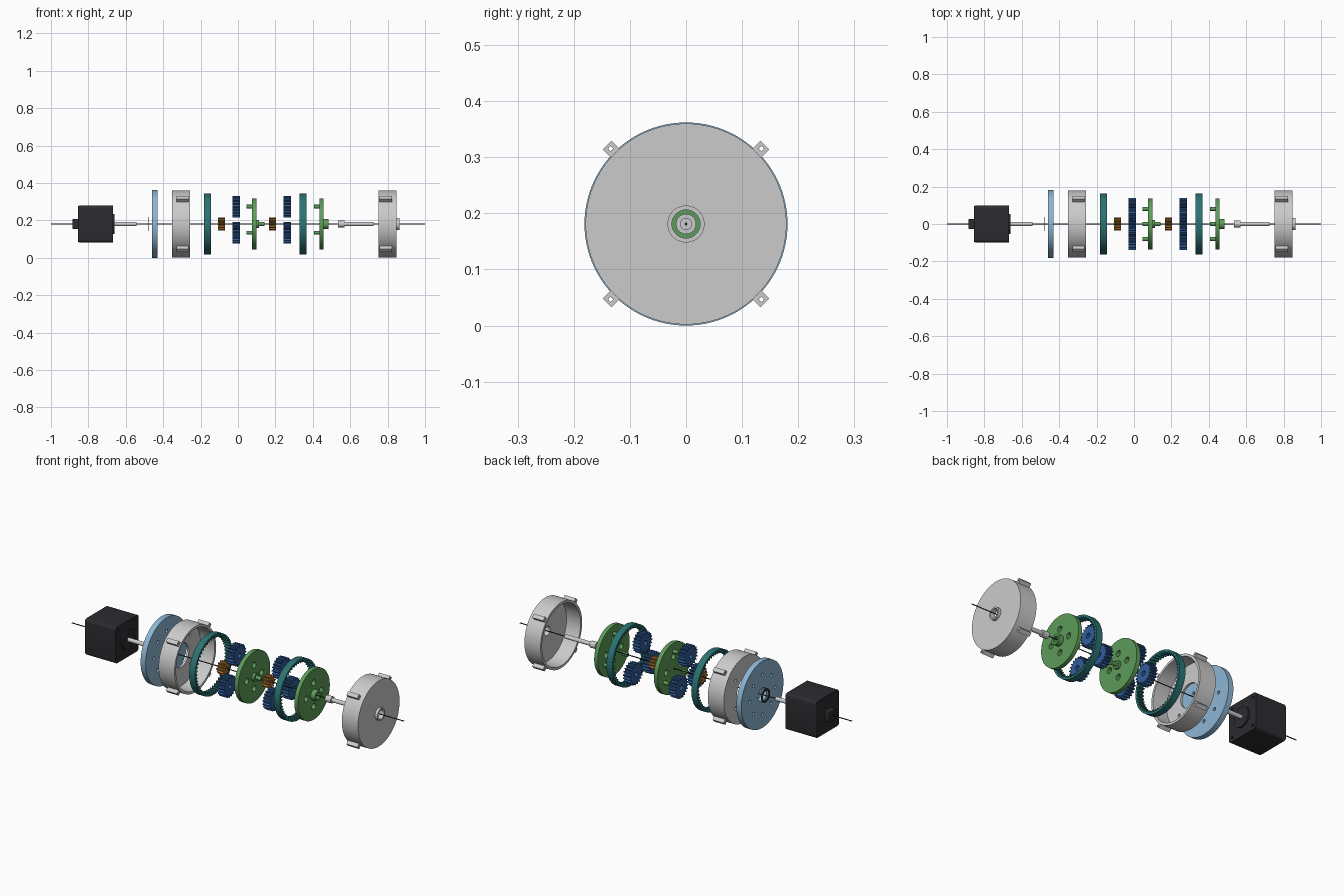
import bpy, bmesh, math
from mathutils import Matrix

if "Cube" in bpy.data.objects:
    bpy.data.objects.remove(bpy.data.objects["Cube"])

AXIS_Z = 0.181
# local x,y,z -> world y,z,x so every profile is extruded along the gearbox axis
TO_AXIS = Matrix(((0, 0, 1, 0), (1, 0, 0, 0), (0, 1, 0, AXIS_Z), (0, 0, 0, 1)))
TAU = 2 * math.pi


def mat(name, rgb):
    m = bpy.data.materials.new(name)
    m.diffuse_color = (*rgb, 1)
    m.use_nodes = True
    m.node_tree.nodes["Principled BSDF"].inputs["Base Color"].default_value = m.diffuse_color
    return m


DARK = mat("dark", (0.025, 0.025, 0.03))
PLATE = mat("light_blue", (0.27, 0.47, 0.66))
TEAL = mat("teal", (0.025, 0.17, 0.17))
BLUE = mat("blue", (0.03, 0.11, 0.32))
GREEN = mat("green", (0.11, 0.33, 0.10))
ORANGE = mat("orange", (0.42, 0.17, 0.03))


def circle(r, u=0, v=0, n=64):
    return [(u + r * math.cos(TAU * i / n), v + r * math.sin(TAU * i / n)) for i in range(n)]


def ring_of(count, radius, r, start=0.0):
    return [circle(r, radius * math.cos(start + TAU * i / count),
                   radius * math.sin(start + TAU * i / count), 20) for i in range(count)]


def gear(teeth, root, tip, u=0, v=0, phase=0.0):
    pts = []
    for i in range(teeth):
        for f, r in ((-.30, root), (-.14, tip), (.14, tip), (.30, root)):
            a = phase + TAU * (i + f) / teeth
            pts.append((u + r * math.cos(a), v + r * math.sin(a)))
    return pts


def bar(r0, r1, half, a):
    c, s = math.cos(a), math.sin(a)
    return [(r * c - t * s, r * s + t * c)
            for r, t in ((r0, -half), (r1, -half), (r1, half), (r0, half))]


def part(name, layers, material=None):
    """Each layer is (x0, x1, [outer loop, hole loops...]) extruded along x."""
    total = bmesh.new()
    for x0, x1, loops in layers:
        cu = bpy.data.curves.new("profile", 'CURVE')
        cu.dimensions, cu.fill_mode, cu.extrude = '2D', 'BOTH', (x1 - x0) / 2
        for loop in loops:
            sp = cu.splines.new('POLY')
            sp.points.add(len(loop) - 1)
            for p, (u, v) in zip(sp.points, loop):
                p.co = (u, v, 0, 1)
            sp.use_cyclic_u = True
        tmp = bpy.data.objects.new("profile", cu)
        bpy.context.collection.objects.link(tmp)
        bpy.context.view_layer.update()
        deps = bpy.context.evaluated_depsgraph_get()
        me = bpy.data.meshes.new_from_object(tmp.evaluated_get(deps))
        bm = bmesh.new()
        bm.from_mesh(me)
        bmesh.ops.remove_doubles(bm, verts=bm.verts, dist=1e-5)
        bmesh.ops.recalc_face_normals(bm, faces=bm.faces)
        bmesh.ops.translate(bm, verts=bm.verts, vec=(0, 0, (x0 + x1) / 2))
        bm.to_mesh(me)
        bm.free()
        total.from_mesh(me)
        bpy.data.objects.remove(tmp)
        bpy.data.curves.remove(cu)
        bpy.data.meshes.remove(me)
    mesh = bpy.data.meshes.new(name)
    total.transform(TO_AXIS)
    total.to_mesh(mesh)
    total.free()
    mesh.shade_smooth()
    mesh.set_sharp_from_angle(angle=math.radians(30))
    ob = bpy.data.objects.new(name, mesh)
    bpy.context.collection.objects.link(ob)
    if material:
        mesh.materials.append(material)
    return ob


def box(half, bevel):
    pts = []
    for k in range(4):
        a0 = k * math.pi / 2
        cx, cy = [(1, 1), (-1, 1), (-1, -1), (1, -1)][k]
        for j in range(5):
            a = a0 + j * math.pi / 8
            pts.append((cx * (half - bevel) + bevel * math.cos(a),
                        cy * (half - bevel) + bevel * math.sin(a)))
    return pts


Q = math.pi / 4

# centre line of the exploded stack
part("centre_line", [(-1, 1, [circle(0.0025, n=12)])], DARK)

# motor
part("motor_body", [
    (-0.885, -0.856, [box(0.028, 0.004)]),
    (-0.856, -0.851, [box(0.095, 0.013)]),
    (-0.851, -0.676, [box(0.0985, 0.014)]),
    (-0.676, -0.668, [box(0.0985, 0.014)] + ring_of(4, 0.108, 0.007, Q)),
    (-0.668, -0.659, [circle(0.053)])], DARK)
part("motor_shaft", [(-0.659, -0.543, [circle(0.011, n=32)])])

# thin retaining washer and mounting plate
part("retaining_washer", [(-0.481, -0.478, [circle(0.037), circle(0.026)])], DARK)
part("mounting_plate", [(-0.46, -0.43,
     [circle(0.181, n=96), circle(0.036)] + ring_of(4, 0.108, 0.009, Q)
     + ring_of(4, 0.108, 0.009, 0))], PLATE)


# cup housings with four screw lugs
def housing(name, floor, wall, lugs, floor_holes, extra=()):
    layers = [(*floor, [circle(0.179, n=96)] + floor_holes),
              (*wall, [circle(0.179, n=96), circle(0.166, n=96)])]
    for k in range(4):
        a = Q + k * TAU / 4
        layers.append((*lugs, [bar(0.168, 0.199, 0.011, a),
                               circle(0.004, 0.19 * math.cos(a), 0.19 * math.sin(a), 16)]))
    part(name, layers + list(extra))


housing("input_housing", (-0.353, -0.341), (-0.341, -0.257), (-0.33, -0.264),
        [circle(0.064)] + ring_of(4, 0.108, 0.008, Q))
housing("output_housing", (0.836, 0.848), (0.751, 0.836), (0.757, 0.823),
        [circle(0.025)], [(0.848, 0.863, [circle(0.033), circle(0.025)])])

# two planetary stages
ORBIT = 0.093
PLANETS = [math.pi / 2 + k * TAU / 3 for k in range(3)]
for n, (sun, planet, ring, disc) in enumerate((
        ((-0.107, -0.069), (-0.03, 0.01), (-0.181, -0.145), (0.075, 0.098)),
        ((0.165, 0.203), (0.243, 0.283), (0.33, 0.366), (0.435, 0.457))), 1):
    part(f"ring_gear_{n}", [(*ring, [circle(0.162, n=96), gear(48, 0.152, 0.142)])], TEAL)
    part(f"sun_gear_{n}", [(*sun, [gear(12, 0.026, 0.035), circle(0.011, n=24)])], ORANGE)
    for k, a in enumerate(PLANETS, 1):
        u, v = ORBIT * math.cos(a), ORBIT * math.sin(a)
        part(f"planet_gear_{n}_{k}", [(*planet,
             [gear(20, 0.047, 0.058, u, v, a), circle(0.013, u, v, 32)])], BLUE)
    # carrier disc with pins on the input side and a hub on the output side
    pins = [(disc[0] - 0.029, disc[0], [c]) for c in ring_of(3, ORBIT, 0.010, math.pi / 2)]
    plate = [(*disc, [circle(0.137, n=96)] + ring_of(4, 0.064, 0.016, 0))]
    if n == 1:
        hub = [(disc[1], 0.112, [circle(0.022, n=32)]), (0.112, 0.143, [circle(0.011, n=32)])]
    else:
        hub = [(disc[1], 0.484, [circle(0.028), circle(0.016)])]
    part(f"planet_carrier_{n}", pins + plate + hub, GREEN)

# output shaft with collar
part("output_shaft", [(0.535, 0.570, [circle(0.018, n=32)]),
                      (0.570, 0.725, [circle(0.011, n=32)])])
